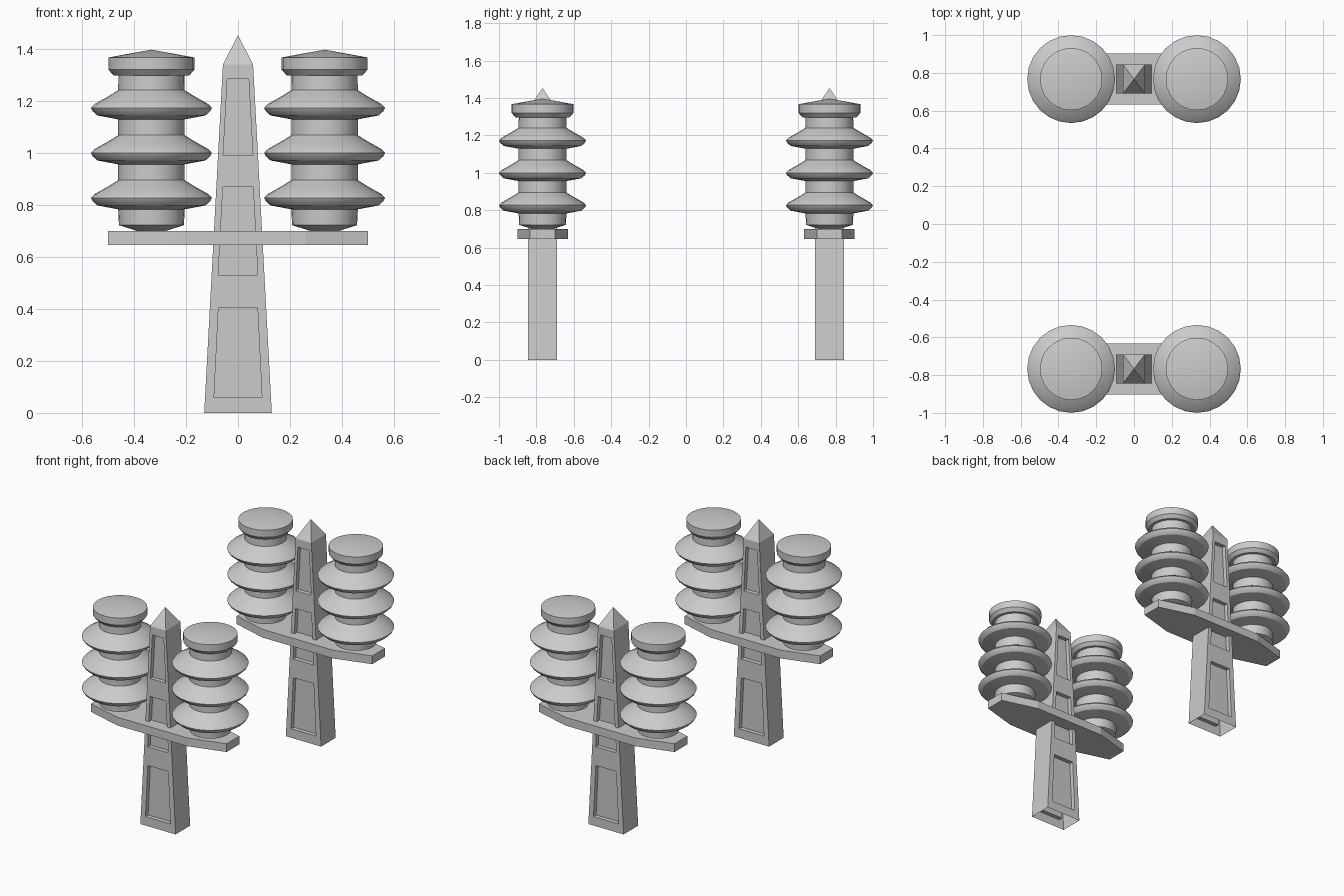
import bpy, bmesh, math

if "Cube" in bpy.data.objects:
    bpy.data.objects.remove(bpy.data.objects["Cube"])

Y0 = 0.767          # distance of each post from the centre
SEG = 24            # sides of the turned parts


def to_mesh(name, bm, smooth=False):
    bmesh.ops.recalc_face_normals(bm, faces=bm.faces)
    me = bpy.data.meshes.new(name)
    bm.to_mesh(me)
    bm.free()
    if smooth:
        me.shade_smooth()
        me.set_sharp_from_angle(angle=math.radians(30))
    return me


def place(name, me, x, y, z=0):
    ob = bpy.data.objects.new(name, me)
    ob.location = (x, y, z)
    bpy.context.collection.objects.link(ob)
    return ob


def lathe(name, profile):
    bm = bmesh.new()
    vs = [bm.verts.new((r, 0, z)) for r, z in profile]
    es = [bm.edges.new(p) for p in zip(vs, vs[1:])]
    bmesh.ops.spin(bm, geom=vs + es, cent=(0, 0, 0), axis=(0, 0, 1),
                   angle=math.tau, steps=SEG, use_merge=True)
    bmesh.ops.remove_doubles(bm, verts=bm.verts, dist=1e-5)
    return to_mesh(name, bm, True)


def post_mesh():
    # tapered post with three sunk panels front and back, pointed cap, open base
    half, depth, top = 0.077, 0.028, 1.34
    levels = [(0, .092), (.06, .092), (.405, .075), (.53, .076),
              (.87, .058), (.99, .057), (1.285, .041), (top, .041)]
    bm = bmesh.new()
    panels, sides = [], {}
    for s in (-1, 1):
        rows = []
        for z, p in levels:
            w = 0.13 - 0.072 * z / top
            rows.append([bm.verts.new((x, s * half, z)) for x in (-w, -p, p, w)])
        sides[s] = rows
        for i, (a, b) in enumerate(zip(rows, rows[1:])):
            for j in range(3):
                f = bm.faces.new((a[j], a[j + 1], b[j + 1], b[j]))
                if j == 1 and i % 2 == 1:
                    panels.append((f, s))
    # side walls
    for i in range(len(levels) - 1):
        for k in (0, 3):
            bm.faces.new((sides[-1][i][k], sides[1][i][k],
                          sides[1][i + 1][k], sides[-1][i + 1][k]))
    # pyramid point
    apex = bm.verts.new((0, 0, 1.453))
    front, back = sides[-1][-1], sides[1][-1]
    ring = front + back[::-1]
    for a, b in zip(ring, ring[1:] + ring[:1]):
        bm.faces.new((a, b, apex))
    bmesh.ops.recalc_face_normals(bm, faces=bm.faces)
    # sink the panels
    for f, s in panels:
        new = bmesh.ops.extrude_discrete_faces(bm, faces=[f])["faces"][0]
        bmesh.ops.translate(bm, verts=new.verts, vec=(0, -s * depth, 0))
    return to_mesh("post", bm)


def crossarm_mesh():
    # flat arm with tapered ends
    outline = [(-.5, -.067), (-.26, -.135), (.26, -.135), (.5, -.067),
               (.5, .067), (.26, .135), (-.26, .135), (-.5, .067)]
    bm = bmesh.new()
    f = bm.faces.new([bm.verts.new((x, y, .645)) for x, y in outline])
    ext = bmesh.ops.extrude_face_region(bm, geom=[f])["geom"]
    bmesh.ops.translate(bm, vec=(0, 0, .055),
                        verts=[v for v in ext if isinstance(v, bmesh.types.BMVert)])
    return to_mesh("crossarm", bm)


# stacked-disc profile, from foot to cap
profile = [(0, .70), (.055, .70), (.125, .722), (.128, .785)]
for c in (.827, 1.0, 1.173):
    profile += [(.128, c - .044), (.208, c - .029), (.227, c - .012), (.2325, c),
                (.22, c + .014), (.165, c + .045), (.128, c + .068)]
profile += [(.127, 1.297), (.145, 1.297), (.165, 1.32), (.165, 1.367), (0, 1.397)]
profile.pop(3)

post, arm = post_mesh(), crossarm_mesh()
insulator = lathe("insulator", profile)

for side, y in (("front", -Y0), ("back", Y0)):
    place(side + "_post", post, 0, y)
    place(side + "_crossarm", arm, 0, y)
    for hand, x in (("left", -.333), ("right", .333)):
        place(f"{side}_{hand}_insulator", insulator, x, y)
